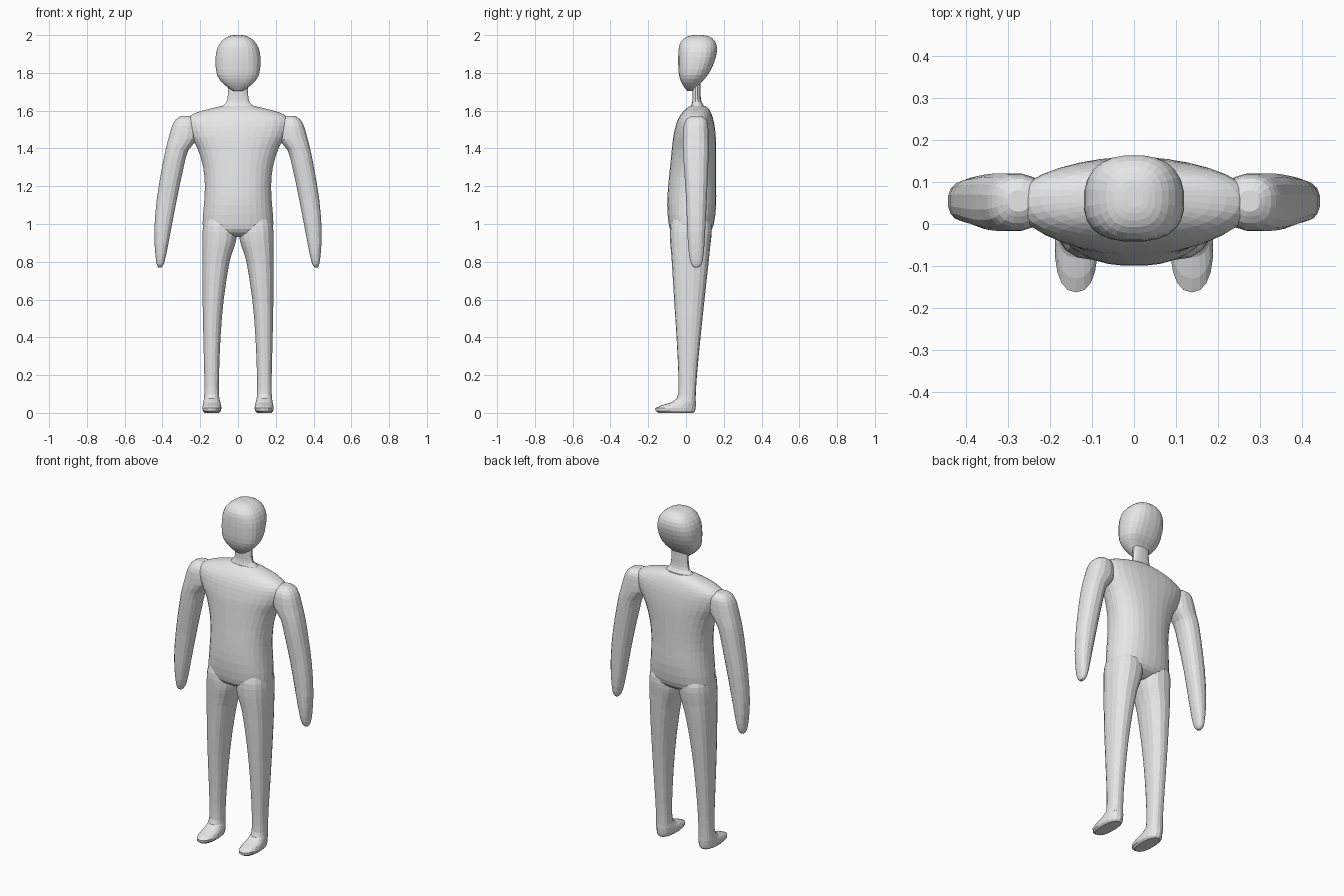
import bpy, bmesh, math

grey = bpy.data.materials.new("plain_grey")
grey.diffuse_color = (0.8, 0.8, 0.8, 1)


def spline(rows, steps):
    """Smoothly interpolate the section rows."""
    out = []
    for i in range(len(rows) - 1):
        a, b, c, d = (rows[max(i - 1, 0)], rows[i], rows[i + 1],
                      rows[min(i + 2, len(rows) - 1)])
        for s in range(steps):
            t = s / steps
            out.append([q + 0.5 * t * (r - p + t * (2 * p - 5 * q + 4 * r - e
                        + t * (3 * (q - r) + e - p)))
                        for p, q, r, e in zip(a, b, c, d)])
    return out + [list(rows[-1])]


def loft(name, rows, sides, power=2.3, steps=2, flip=1):
    """Loft horizontal rounded sections; a row is z, x0, x1, y0, y1."""
    bm = bmesh.new()
    rings = []
    for z, x0, x1, y0, y1 in spline(rows, steps):
        ring = []
        for k in range(sides):
            a = math.tau * (k + 0.5) / sides
            c, s = math.cos(a), math.sin(a)
            x = (x0 + x1) / 2 + (x1 - x0) / 2 * math.copysign(abs(c) ** (2 / power), c)
            y = (y0 + y1) / 2 + (y1 - y0) / 2 * math.copysign(abs(s) ** (2 / power), s)
            ring.append(bm.verts.new((x * flip, y, z)))
        rings.append(ring)
    for lo, hi in zip(rings, rings[1:]):
        for k in range(sides):
            j = (k + 1) % sides
            bm.faces.new((lo[k], lo[j], hi[j], hi[k]))
    bm.faces.new(rings[0])
    bm.faces.new(rings[-1])
    bmesh.ops.recalc_face_normals(bm, faces=bm.faces)
    mesh = bpy.data.meshes.new(name)
    bm.to_mesh(mesh)
    bm.free()
    mesh.materials.append(grey)
    ob = bpy.data.objects.new(name, mesh)
    bpy.context.collection.objects.link(ob)
    return ob


def centred(rows):
    """Turn z, half width, y0, y1 into full section rows."""
    return [(z, -w, w, y0, y1) for z, w, y0, y1 in rows]


# Torso, from crotch to collar
body = loft("body", centred([
    (0.93, 0.09, -0.03, 0.08), (0.955, 0.165, -0.075, 0.125),
    (1.0, 0.188, -0.092, 0.148), (1.1, 0.181, -0.10, 0.16),
    (1.2, 0.176, -0.095, 0.16), (1.3, 0.185, -0.085, 0.16),
    (1.4, 0.215, -0.075, 0.16), (1.46, 0.25, -0.068, 0.158),
    (1.52, 0.275, -0.055, 0.152), (1.56, 0.27, -0.04, 0.143),
    (1.59, 0.22, -0.02, 0.132), (1.61, 0.15, 0.0, 0.12),
    (1.625, 0.085, 0.02, 0.105)]), 32)

# Neck, flaring into the shoulders
neck = loft("neck", centred([
    (1.59, 0.12, 0.0, 0.115), (1.62, 0.09, 0.022, 0.1),
    (1.645, 0.063, 0.032, 0.083), (1.68, 0.055, 0.034, 0.078),
    (1.75, 0.052, 0.032, 0.077)]), 16)

# Head, narrowing to the chin
head = loft("head", centred([
    (1.703, 0.022, 0.008, 0.045), (1.72, 0.05, -0.006, 0.06),
    (1.75, 0.086, -0.025, 0.082), (1.79, 0.112, -0.038, 0.117),
    (1.85, 0.12, -0.042, 0.148), (1.91, 0.116, -0.041, 0.164),
    (1.955, 0.098, -0.033, 0.16), (1.985, 0.067, -0.008, 0.138),
    (1.998, 0.035, 0.025, 0.105), (2.0, 0.012, 0.05, 0.08)]), 24, 2.5)

arm_rows = [
    (0.77, 0.405, 0.422, 0.045, 0.065), (0.785, 0.394, 0.43, 0.028, 0.082),
    (0.84, 0.379, 0.438, 0.015, 0.094), (0.96, 0.356, 0.444, 0.006, 0.102),
    (1.13, 0.323, 0.431, 0.0, 0.111), (1.3, 0.287, 0.403, -0.012, 0.118),
    (1.39, 0.262, 0.385, -0.016, 0.121), (1.45, 0.215, 0.37, -0.018, 0.122),
    (1.52, 0.21, 0.35, -0.013, 0.118), (1.555, 0.225, 0.328, 0.002, 0.108),
    (1.573, 0.25, 0.3, 0.03, 0.08)]

leg_rows = [
    (0.06, 0.097, 0.182, -0.05, 0.05), (0.1, 0.1, 0.179, -0.041, 0.052),
    (0.2, 0.1, 0.179, -0.04, 0.058), (0.4, 0.092, 0.184, -0.05, 0.077),
    (0.6, 0.075, 0.188, -0.063, 0.098), (0.8, 0.044, 0.19, -0.075, 0.12),
    (0.88, 0.018, 0.19, -0.082, 0.128), (0.93, 0.006, 0.19, -0.085, 0.134),
    (0.99, 0.008, 0.185, -0.083, 0.135), (1.06, 0.025, 0.165, -0.06, 0.11)]

foot_rows = [
    (0.0, 0.1, 0.178, -0.145, 0.04), (0.01, 0.09, 0.187, -0.161, 0.048),
    (0.025, 0.087, 0.189, -0.163, 0.051), (0.04, 0.089, 0.187, -0.13, 0.052),
    (0.055, 0.093, 0.184, -0.08, 0.052), (0.075, 0.098, 0.181, -0.05, 0.051),
    (0.11, 0.102, 0.177, -0.038, 0.05)]

# Limbs on both sides
parts = [neck, head]
for side, flip in (("left", 1), ("right", -1)):
    parts += [loft(side + "_arm", arm_rows, 16, 2.4, 2, flip),
              loft(side + "_leg", leg_rows, 18, 2.4, 2, flip),
              loft(side + "_foot", foot_rows, 18, 2.3, 1, flip)]

# Fuse everything into one skin
bpy.context.view_layer.objects.active = body
for part in parts:
    mod = body.modifiers.new("fuse", "BOOLEAN")
    mod.operation = "UNION"
    mod.solver = "EXACT"
    mod.object = part
    bpy.ops.object.modifier_apply(modifier=mod.name)
    bpy.data.objects.remove(part, do_unlink=True)
